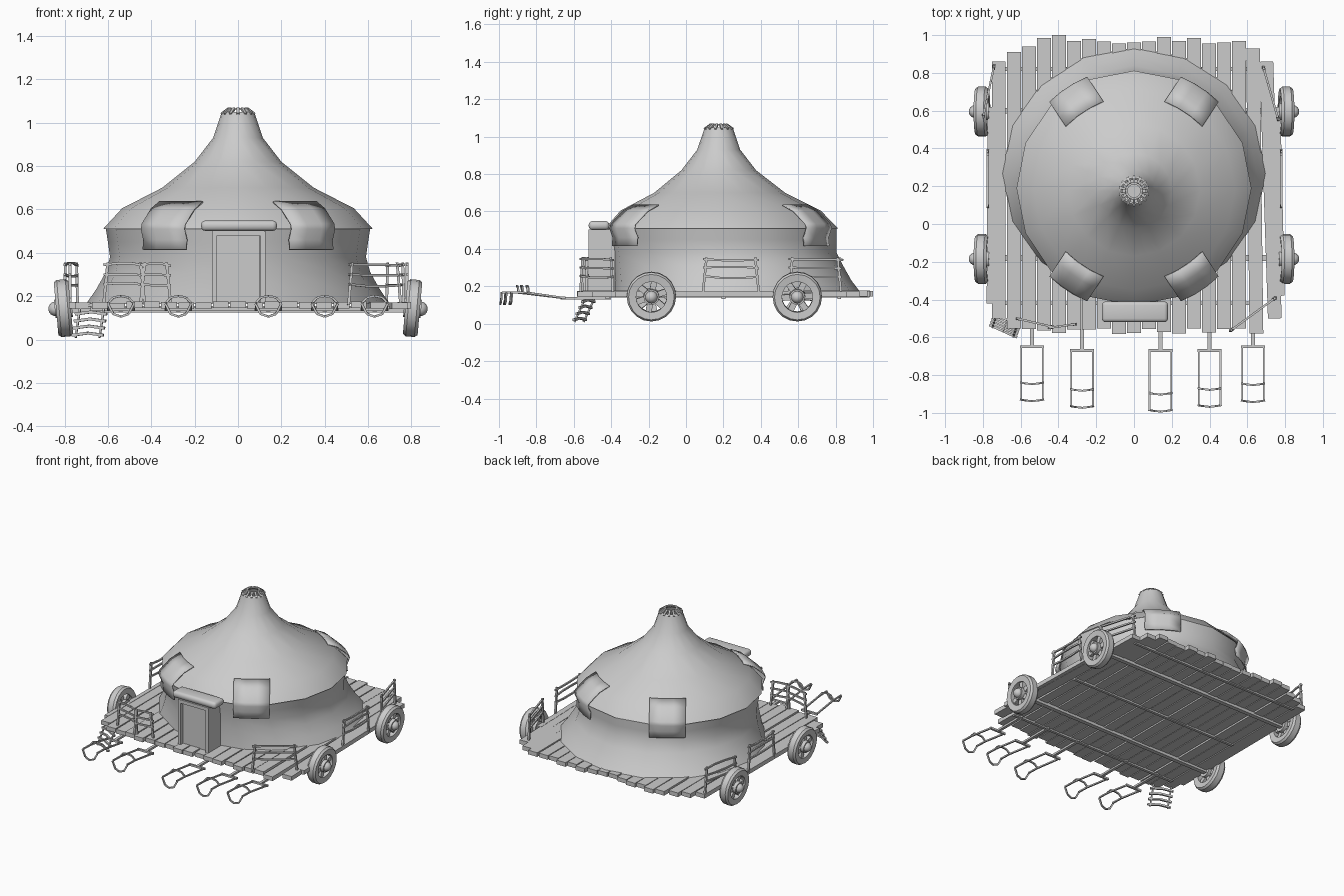
import bpy, bmesh, math, random
from mathutils import Vector, Matrix

random.seed(4)
if "Cube" in bpy.data.objects:
    bpy.data.objects.remove(bpy.data.objects["Cube"], do_unlink=True)

grey = bpy.data.materials.new("plain_grey")
grey.use_nodes = True
grey.diffuse_color = (0.6, 0.6, 0.6, 1)
grey.node_tree.nodes["Principled BSDF"].inputs["Base Color"].default_value = (0.6, 0.6, 0.6, 1)


def finish(bm, name, smooth=None):
    bmesh.ops.recalc_face_normals(bm, faces=bm.faces)
    mesh = bpy.data.meshes.new(name)
    bm.to_mesh(mesh)
    bm.free()
    mesh.materials.append(grey)
    ob = bpy.data.objects.new(name, mesh)
    bpy.context.collection.objects.link(ob)
    if smooth:
        bpy.ops.object.select_all(action='DESELECT')
        ob.select_set(True)
        bpy.context.view_layer.objects.active = ob
        bpy.ops.object.shade_smooth_by_angle(angle=math.radians(smooth))
    return ob


def bar(bm, a, b, w, h=None):
    """Square-section beam from a to b, w wide and h high."""
    a, b = Vector(a), Vector(b)
    d = b - a
    up = Vector((0, 0, 1)) if abs(d.normalized().z) < 0.9 else Vector((0, 1, 0))
    side = d.cross(up).normalized()
    top = side.cross(d).normalized()
    rot = Matrix((side, d.normalized(), top)).transposed().to_4x4()
    size = Matrix.Diagonal((w, d.length, h or w, 1))
    bmesh.ops.create_cube(bm, size=1, matrix=Matrix.Translation((a + b) / 2) @ rot @ size)


def path(bm, pts, w):
    for a, b in zip(pts, pts[1:]):
        bar(bm, a, b, w)


def box(bm, centre, size):
    bmesh.ops.create_cube(bm, size=1, matrix=Matrix.Translation(centre) @ Matrix.Diagonal((*size, 1)))


def loft(bm, rings, sides=16, closed=False):
    """Skin rings given as (radius x, radius y, centre y, z)."""
    loops = []
    for rx, ry, cy, z in rings:
        loops.append([bm.verts.new((rx * math.sin(i * math.tau / sides),
                                    cy + ry * math.cos(i * math.tau / sides), z))
                      for i in range(sides)])
    pairs = list(zip(loops, loops[1:])) + ([(loops[-1], loops[0])] if closed else [])
    for lo, hi in pairs:
        for i in range(sides):
            j = (i + 1) % sides
            bm.faces.new((lo[i], lo[j], hi[j], hi[i]))


# Tent wall, flaring towards the back
bm = bmesh.new()
loft(bm, [(.70, .665, .27, .165), (.655, .64, .245, .23), (.61, .62, .22, .31),
          (.59, .605, .20, .38), (.60, .61, .195, .45), (.61, .615, .19, .515)])
finish(bm, "tent_wall", 50)

# Tent roof
bm = bmesh.new()
loft(bm, [(r, r, cy, z) for r, cy, z in
          [(.622, .19, .51), (.535, .185, .605), (.35, .18, .70), (.20, .175, .82),
           (.115, .175, .93), (.078, .175, 1.04)]])
finish(bm, "tent_roof", 50)

# Smoke hole crown
bm = bmesh.new()
loft(bm, [(r, r, .175, z) for r, z in [(.078, 1.04), (.07, 1.05), (.06, 1.045), (.07, 1.035)]], 16, True)
loft(bm, [(r, r, .175, z) for r, z in [(.048, 1.06), (.048, 1.068), (.034, 1.068), (.034, 1.06)]], 16, True)
for i in range(14):
    t = i * math.tau / 14
    s, c = math.sin(t), math.cos(t)
    bar(bm, (.078 * s, .175 + .078 * c, 1.04), (.042 * s, .175 + .042 * c, 1.066), .012)
finish(bm, "smoke_hole_crown")

# Cloth flaps folded over the eaves
for sx in (-1, 1):
    for sy, side in ((-1, "front"), (1, "back")):
        out = Vector((sx * .55, sy * .835, 0))
        tan = Vector((-out.y, out.x, 0))
        bm = bmesh.new()
        rows = []
        for r, z in [(.49, .638), (.56, .605), (.637, .535), (.645, .51), (.625, .46), (.63, .415)]:
            rows.append([bm.verts.new(Vector((0, .185, z)) + out * (r - .012 * u * u) + tan * u * .12)
                         for u in (-1, -.33, .33, 1)])
        for a, b in zip(rows, rows[1:]):
            for i in range(3):
                bm.faces.new((a[i], a[i + 1], b[i + 1], b[i]))
        ob = finish(bm, f"{side}_{'left' if sx > 0 else 'right'}_flap", 40)
        mod = ob.modifiers.new("thickness", 'SOLIDIFY')
        mod.thickness = .008

# Doorway
bm = bmesh.new()
box(bm, (0, -.43, .335), (.20, .12, .33))
for x in (-.11, .115):
    box(bm, (x, -.45, .335), (.022, .14, .33))
box(bm, (0, -.45, .49), (.24, .14, .025))
finish(bm, "doorway")

# Rounded canopy over the door
bm = bmesh.new()
box(bm, (.005, -.465, .525), (.35, .11, .048))
bmesh.ops.bevel(bm, geom=list(bm.edges), offset=.02, segments=3, affect='EDGES', profile=.5)
finish(bm, "door_canopy", 40)

# Deck planks with uneven ends
backs = [.86, .91, .94, .985, 1, .97, .98, .965, .955, .96, .965, .99, .97, .985, .955, .96, .97, .93, .86]
bm = bmesh.new()
for i, back in enumerate(backs):
    x = (i - 9) * .0795
    front = -.50 if i in (0, 18) else -.55 - random.random() * .035
    lean = .03 if i == 18 else .012 if i == 17 else 0
    z = .158 + random.uniform(-.004, .004)
    bar(bm, (x + lean, front, z), (x - lean / 2, back, z), .073, .03)
bar(bm, (.778, -.38, .158), (.755, .62, .158), .04, .03)
bar(bm, (-.765, -.42, .158), (-.76, .62, .158), .03, .03)
finish(bm, "deck_planks")

# Cross beams and axles below the deck
bm = bmesh.new()
for y in (-.18, .6):
    bar(bm, (-.80, y, .14), (.80, y, .14), .03)
for y in (-.42, .2, .82):
    bar(bm, (-.68, y, .14), (.68, y, .14), .02, .014)
finish(bm, "axles_and_beams")


# Wheels with spokes and a domed hub
def wheel(name, sx, y):
    bm = bmesh.new()
    loft(bm, [(r, r, 0, z) for r, z in
              [(.122, -.034), (.132, -.02), (.132, .02), (.122, .034), (.082, .03), (.082, -.03)]], 20, True)
    for i in range(6):
        t = i * math.tau / 6 + y
        bar(bm, (0, 0, 0), (.09 * math.cos(t), .09 * math.sin(t), 0), .032, .035)
    bmesh.ops.create_cone(bm, cap_ends=True, segments=12, radius1=.045, radius2=.042, depth=.08)
    bmesh.ops.create_uvsphere(bm, u_segments=12, v_segments=8, radius=.034,
                              matrix=Matrix.Translation((0, 0, .036)))
    turn = Matrix.Rotation(math.radians(90 * sx + 5 * sx), 4, 'Y')
    bm.transform(Matrix.Translation((sx * .805, y, .145)) @ turn)
    finish(bm, name, 35)


for sx, side in ((1, "left"), (-1, "right")):
    wheel(f"front_{side}_wheel", sx, -.185)
    wheel(f"back_{side}_wheel", sx, .595)


# Rickety railings around the deck
def railing(name, a, b, top=.345):
    bm = bmesh.new()
    a, b = Vector(a).to_3d(), Vector(b).to_3d()
    d = (b - a).normalized()
    up = Vector((0, 0, 1))
    for p, s in ((a, 1), (b, -1)):
        bar(bm, p + up * .16, p + d * s * .02 + up * (top + .01), .013)
    for z in (top, top - .045, top - .09):
        sag = random.uniform(-.012, .008)
        path(bm, [a + up * z, a.lerp(b, .35) + up * (z + sag),
                  a.lerp(b, .7) + up * (z + sag), b + up * (z - .004)], .011)
    finish(bm, name)


railing("front_right_railing", (-.62, -.50), (-.43, -.545))
railing("front_middle_railing", (-.45, -.55), (-.31, -.53))
railing("front_left_railing", (.51, -.565), (.75, -.39))
railing("left_railing", (.78, .09), (.78, .39))
railing("right_railing", (-.775, .09), (-.775, .39))
railing("back_left_railing", (.765, .55), (.685, .83))
railing("back_right_railing", (-.80, .56), (-.74, .84))

# Hanging ladder at the front right corner
bm = bmesh.new()
down = Vector((-.02, -.06, -.13))
start, end = Vector((-.745, -.475, .15)), Vector((-.60, -.54, .15))
for i in range(5):
    a, b = start + down * i / 4, end + down * i / 4
    path(bm, [a, a.lerp(b, .5) + Vector((0, 0, .01)), b], .013)
for f in (.12, .88):
    p = start.lerp(end, f)
    bar(bm, p, p + down * 1.08, .009)
finish(bm, "ladder")

# Five pulling yokes at the front
for n, (x, y0, y1) in enumerate([(-.54, -.65, -.93), (-.275, -.67, -.965), (.14, -.67, -.985),
                                 (.40, -.67, -.96), (.63, -.65, -.935)]):
    bm = bmesh.new()
    bar(bm, (x, -.40, .136), (x, y0, .136), .02, .014)
    bar(bm, (x - .064, y0, .138), (x + .064, y0, .138), .014)
    yb = y1 + .09
    for s in (-.057, .057):
        path(bm, [(x + s, y0, .138), (x + s, yb, .165), (x + s, y1, .168)], .01)
    # raised bow behind, drooping bow in front
    for y, dz in ((yb, .035), (y1, -.06)):
        path(bm, [(x - .06, y, .166), (x - .035, y - .004, .166 + dz * .8), (x, y - .008, .166 + dz),
                  (x + .035, y - .004, .166 + dz * .8), (x + .06, y, .166)], .01)
    finish(bm, f"yoke_{n + 1}")
